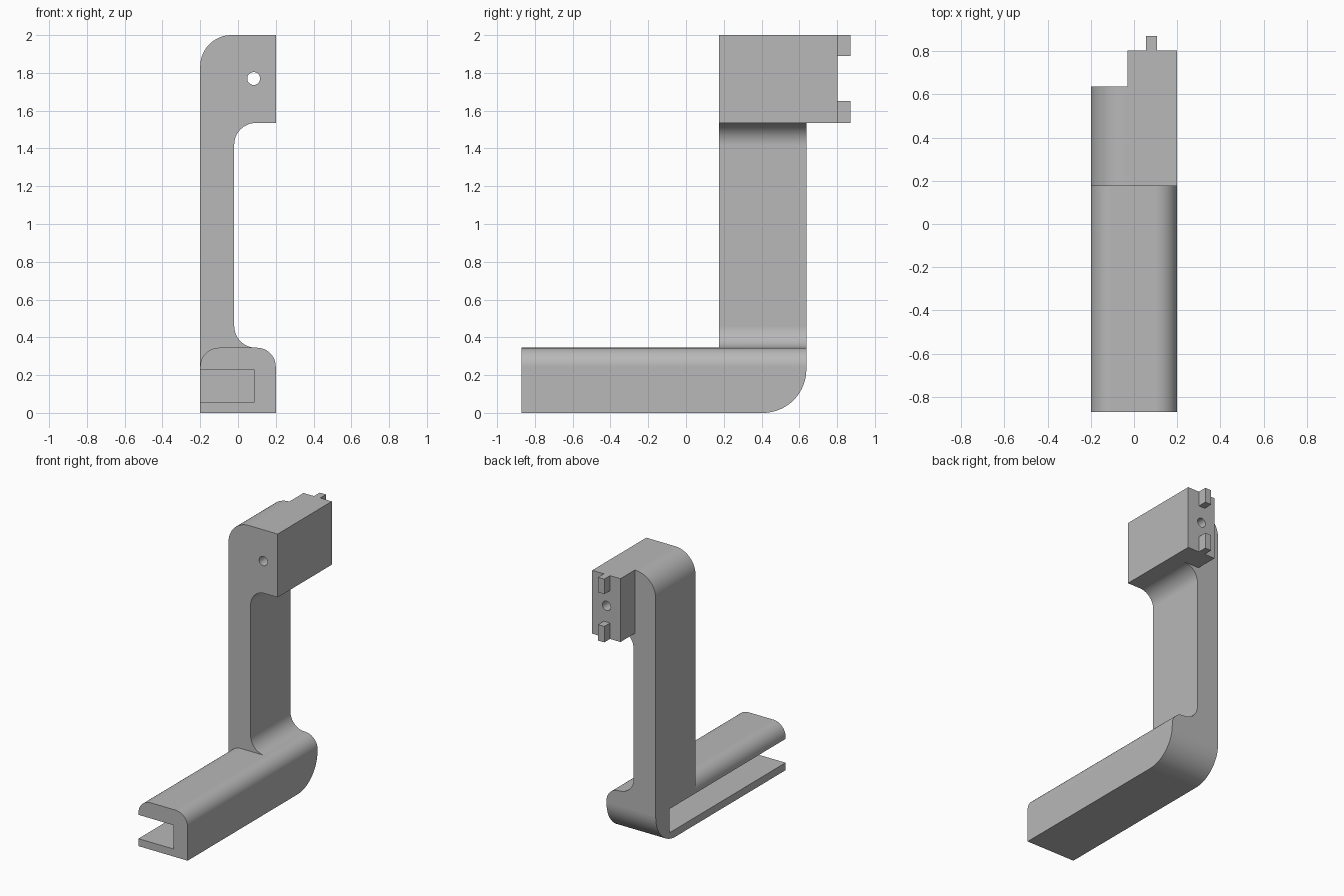
import bpy, bmesh, math
from mathutils import Vector

cube = bpy.data.objects.get("Cube")
if cube:
    bpy.data.objects.remove(cube, do_unlink=True)

grey = bpy.data.materials.new("plain grey")
grey.use_nodes = True
COLOUR = (0.48, 0.48, 0.48, 1)
grey.diffuse_color = COLOUR
grey.node_tree.nodes["Principled BSDF"].inputs["Base Color"].default_value = COLOUR


def rounded(corners, steps=16):
    """Outline of right-angled corners (u, v, radius), arcs filled in."""
    out = []
    for i, (u, v, r) in enumerate(corners):
        p = Vector((u, v))
        if not r:
            out.append(p)
            continue
        a = (Vector(corners[i - 1][:2]) - p).normalized()
        b = (Vector(corners[(i + 1) % len(corners)][:2]) - p).normalized()
        for k in range(steps + 1):
            t = math.pi / 2 * k / steps
            out.append(p + r * (a + b - b * math.cos(t) - a * math.sin(t)))
    return out


def extrude(name, outline, lo, hi, axis="y"):
    """Prism of an outline, in xz along y or in yz along x."""
    place = (lambda p, w: (p[0], w, p[1])) if axis == "y" else (lambda p, w: (w, p[0], p[1]))
    bm = bmesh.new()
    face = bm.faces.new([bm.verts.new(place(p, lo)) for p in outline])
    new = bmesh.ops.extrude_face_region(bm, geom=[face])["geom"]
    shift = Vector(place((0, 0), hi - lo))
    bmesh.ops.translate(bm, vec=shift, verts=[g for g in new if isinstance(g, bmesh.types.BMVert)])
    bmesh.ops.recalc_face_normals(bm, faces=bm.faces)
    mesh = bpy.data.meshes.new(name)
    bm.to_mesh(mesh)
    bm.free()
    mesh.materials.append(grey)
    ob = bpy.data.objects.new(name, mesh)
    bpy.context.collection.objects.link(ob)
    return ob


def box(name, x0, x1, y0, y1, z0, z1):
    return extrude(name, [(x0, z0), (x1, z0), (x1, z1), (x0, z1)], y0, y1)


def select(ob):
    bpy.ops.object.select_all(action="DESELECT")
    ob.select_set(True)
    bpy.context.view_layer.objects.active = ob


def combine(target, tool, operation):
    """Apply a boolean and drop the tool object."""
    tool.hide_render = True
    mod = target.modifiers.new("combine", "BOOLEAN")
    mod.operation, mod.object, mod.solver = operation, tool, "EXACT"
    select(target)
    bpy.ops.object.modifier_apply(modifier=mod.name)
    bpy.data.objects.remove(tool, do_unlink=True)


W, BASE, HEAD, TOP = 0.2, 0.345, 1.535, 2.0
FRONT, POST, BACK, REAR = -0.87, 0.175, 0.637, 0.803

# Upright post with the head and foot in one profile
body = extrude("bracket_body", rounded([
    (-W, 0, 0), (W, 0, 0), (W, BASE, 0.1), (-0.02, BASE, 0.115),
    (-0.02, HEAD, 0.115), (W, HEAD, 0), (W, TOP, 0), (-W, TOP, 0.165)]), POST, BACK)

# Long foot rail with rounded top edges
rail = extrude("foot_rail", rounded([
    (-W, 0, 0), (W, 0, 0), (W, BASE, 0.1), (-W, BASE, 0.1)]), FRONT, BACK)
combine(body, rail, "UNION")

# Stepped block behind the head
combine(body, box("rear_block", -0.03, W, 0.5, REAR, HEAD, TOP), "UNION")

# Side slot in the rail
combine(body, box("slot_cutter", -0.3, 0.085, -1, 0.48, 0.055, 0.23), "DIFFERENCE")

# Rounded lower back corner
R = 0.23
heel = [(BACK - R + R * math.sin(t), R - R * math.cos(t))
        for t in (math.pi / 2 * k / 20 for k in range(21))]
heel += [(0.8, R), (0.8, -0.1), (BACK - R, -0.1)]
combine(body, extrude("heel_cutter", heel, -0.4, 0.4, "x"), "DIFFERENCE")

# Round hole through the head
ring = [(0.083 + 0.034 * math.cos(a), 1.77 + 0.034 * math.sin(a))
        for a in (math.tau * k / 32 for k in range(32))]
combine(body, extrude("hole_cutter", ring, 0, 1), "DIFFERENCE")

select(body)
bpy.ops.object.shade_smooth_by_angle(angle=math.radians(30))
weighted = body.modifiers.new("even shading", "WEIGHTED_NORMAL")
weighted.keep_sharp = True

# Two locating pegs on the rear block
for name, z0, z1 in (("upper_peg", 1.89, TOP), ("lower_peg", HEAD, 1.652)):
    box(name, 0.055, 0.106, REAR, 0.87, z0, z1)
